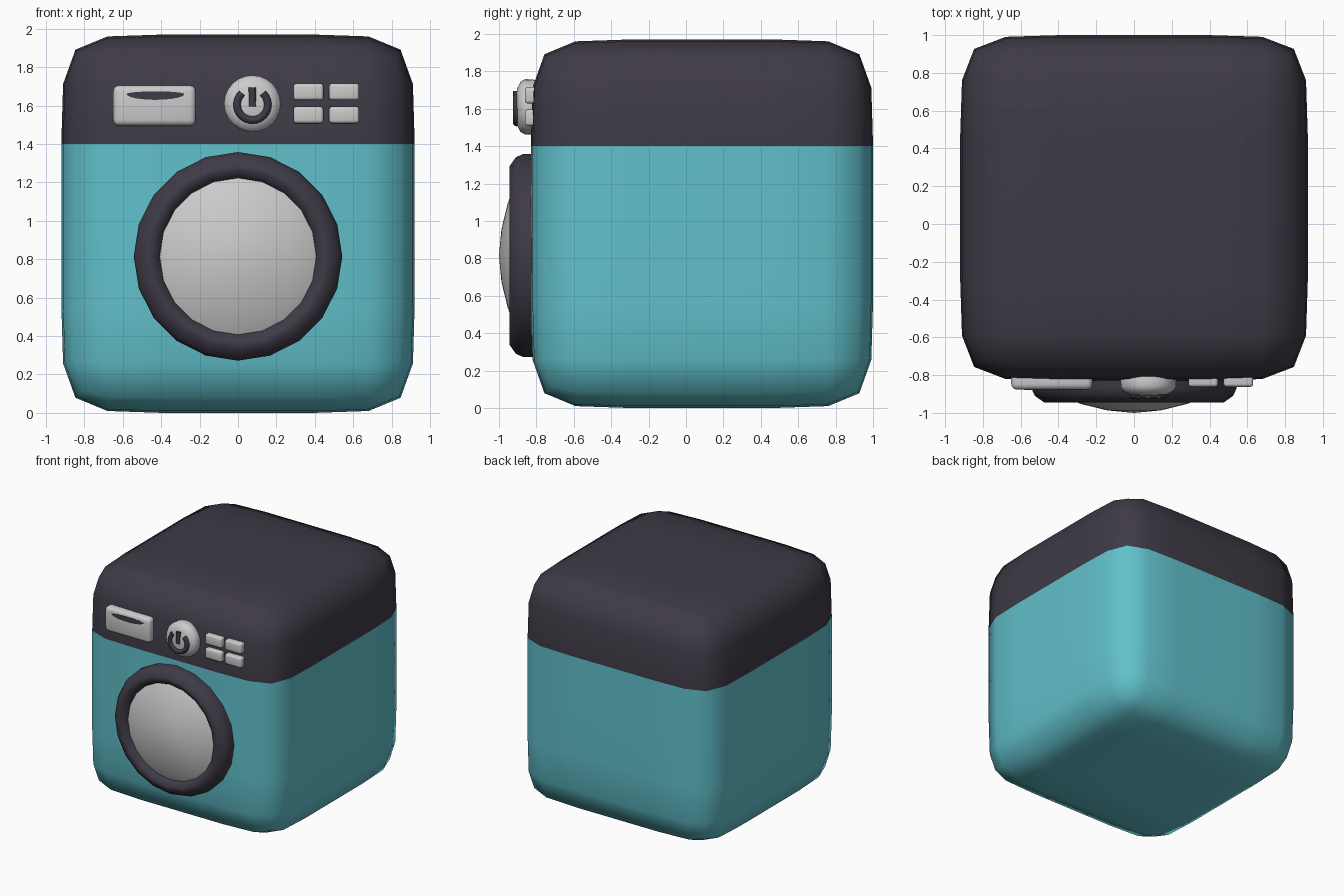
import bpy, bmesh
from math import sin, cos, pi, radians
from mathutils import Vector

if "Cube" in bpy.data.objects:
    bpy.data.objects.remove(bpy.data.objects["Cube"])


def material(name, rgb):
    m = bpy.data.materials.new(name)
    m.diffuse_color = (*rgb, 1)
    m.use_nodes = True
    m.node_tree.nodes["Principled BSDF"].inputs["Base Color"].default_value = m.diffuse_color
    return m


TEAL = material("teal", (0.12, 0.53, 0.60))
DARK = material("dark", (0.05, 0.043, 0.062))


def finish(name, bm, mat=None, angle=None):
    bmesh.ops.recalc_face_normals(bm, faces=bm.faces)
    me = bpy.data.meshes.new(name)
    bm.to_mesh(me)
    bm.free()
    ob = bpy.data.objects.new(name, me)
    bpy.context.collection.objects.link(ob)
    if mat:
        me.materials.append(mat)
    bpy.ops.object.select_all(action='DESELECT')
    ob.select_set(True)
    bpy.context.view_layer.objects.active = ob
    if angle:
        bpy.ops.object.shade_smooth_by_angle(angle=radians(angle))
    else:
        bpy.ops.object.shade_smooth()
    return ob


def lathe(name, profile, x, z, n, mat=None, ring=False):
    """Turn (radius, y) points about a front-facing axis."""
    bm = bmesh.new()
    rows = []
    for r, y in profile:
        if r == 0:
            rows.append([bm.verts.new((x, y, z))] * n)
        else:
            rows.append([bm.verts.new((x + r * sin(2 * pi * i / n), y, z + r * cos(2 * pi * i / n)))
                         for i in range(n)])
    pairs = list(zip(rows, rows[1:]))
    if ring:
        pairs.append((rows[-1], rows[0]))
    else:
        bm.faces.new(rows[0])
    for a, b in pairs:
        for i in range(n):
            j = (i + 1) % n
            bm.faces.new(list(dict.fromkeys((a[i], a[j], b[j], b[i]))))
    return finish(name, bm, mat, 50)


def rounded_box(name, x0, x1, z0, z1, front, bevel):
    bm = bmesh.new()
    bmesh.ops.create_cube(bm, size=1)
    back = -0.76
    for v in bm.verts:
        v.co = Vector(((x0 + x1) / 2 + v.co.x * (x1 - x0),
                       (front + back) / 2 + v.co.y * (back - front),
                       (z0 + z1) / 2 + v.co.z * (z1 - z0)))
    bmesh.ops.bevel(bm, geom=bm.edges[:], offset=bevel, segments=3, profile=0.5, affect='EDGES')
    return finish(name, bm, None, 40)


# Cabinet: subdivided cage, split into a teal body and a dark top
cage = bmesh.new()
bmesh.ops.create_cube(cage, size=2)
bmesh.ops.subdivide_edges(cage, edges=cage.edges[:], cuts=2, use_grid_fill=True)
for v in cage.verts:
    c = [a if abs(a) > 0.9 else (0.52 if a > 0 else -0.52) for a in v.co]
    v.co = (c[0] * 0.92, c[1] * 0.915 + 0.085, c[2] * 0.985 + 0.985)
helper = finish("cabinet_cage", cage)
sub = helper.modifiers.new("round", 'SUBSURF')
sub.levels = sub.render_levels = 1
bpy.context.view_layer.update()
rounded = bpy.data.meshes.new_from_object(helper.evaluated_get(bpy.context.evaluated_depsgraph_get()))
bpy.data.objects.remove(helper)
for name, mat, upper in (("cabinet_body", TEAL, False), ("cabinet_top", DARK, True)):
    bm = bmesh.new()
    bm.from_mesh(rounded)
    bmesh.ops.bisect_plane(bm, geom=bm.verts[:] + bm.edges[:] + bm.faces[:],
                           plane_co=(0, 0, 1.4), plane_no=(0, 0, 1),
                           clear_inner=upper, clear_outer=not upper)
    finish(name, bm, mat)

# Door: dark ring and domed glass
lathe("door_ring", [(0.54, -0.78), (0.543, -0.87), (0.525, -0.91), (0.475, -0.945),
                    (0.45, -0.945), (0.415, -0.92), (0.40, -0.88), (0.40, -0.78)],
      0, 0.815, 20, DARK, ring=True)
lathe("door_glass", [(0.41, -0.80), (0.41, -0.90), (0.385, -0.913), (0.28, -0.953),
                     (0.14, -0.987), (0, -1.0)], 0, 0.815, 20)

# Detergent drawer with a dark finger slot
rounded_box("drawer", -0.65, -0.22, 1.495, 1.705, -0.877, 0.03)
bm = bmesh.new()
outline = []
for i in range(24):
    t = 2 * pi * i / 24
    h = 0.014 if sin(t) > 0 else 0.03
    outline.append(bm.verts.new((-0.43 + 0.15 * cos(t), -0.879, 1.66 + h * sin(t))))
slot = bm.faces.new(outline)
back = bmesh.ops.extrude_face_region(bm, geom=[slot])
for v in back["geom"]:
    if isinstance(v, bmesh.types.BMVert):
        v.co.y = -0.86
finish("drawer_slot", bm, DARK, 30)

# Power button with its raised mark
PX, PZ = 0.075, 1.61
lathe("power_button", [(0.14, -0.78), (0.147, -0.83), (0.148, -0.86), (0.135, -0.884),
                       (0.10, -0.902), (0.05, -0.911), (0, -0.913)], PX, PZ, 24)


def mark(name, points):
    cu = bpy.data.curves.new(name, 'CURVE')
    cu.dimensions = '3D'
    cu.bevel_depth = 0.02
    cu.bevel_resolution = 2
    cu.use_fill_caps = True
    sp = cu.splines.new('POLY')
    sp.points.add(len(points) - 1)
    for p, (x, z) in zip(sp.points, points):
        p.co = (x, -0.906, z, 1)
    cu.materials.append(DARK)
    bpy.context.collection.objects.link(bpy.data.objects.new(name, cu))


arc = [radians(42 + 276 * i / 18) for i in range(19)]
mark("power_mark_arc", [(PX + 0.08 * sin(a), PZ - 0.005 + 0.08 * cos(a)) for a in arc])
mark("power_mark_bar", [(PX, 1.595), (PX, 1.695)])

# Four small push buttons
for i, x in enumerate((0.288, 0.474)):
    for j, z in enumerate((1.508, 1.628)):
        rounded_box(f"push_button_{i}_{j}", x, x + 0.157, z, z + 0.087, -0.862, 0.016)
